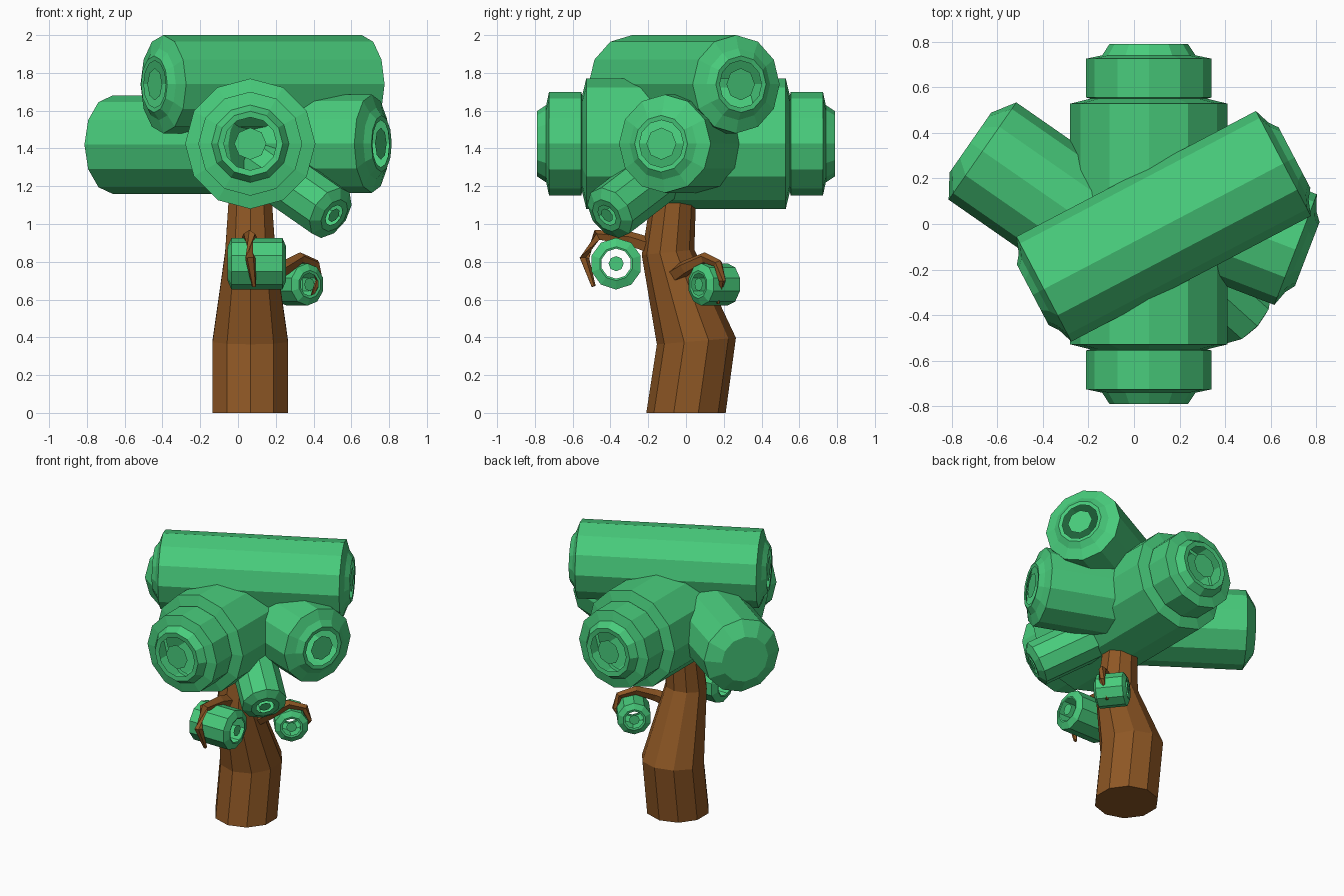
import bpy, bmesh, math
from mathutils import Vector

cube = bpy.data.objects.get("Cube")
if cube:
    bpy.data.objects.remove(cube, do_unlink=True)


def material(name, rgb):
    m = bpy.data.materials.new(name)
    m.use_nodes = True
    m.diffuse_color = (*rgb, 1)
    m.node_tree.nodes["Principled BSDF"].inputs["Base Color"].default_value = (*rgb, 1)
    return m


GREEN = material("leaf green", (0.065, 0.60, 0.20))
BROWN = material("bark brown", (0.27, 0.095, 0.018))


def finish(bm, name, mat):
    mesh = bpy.data.meshes.new(name)
    bm.to_mesh(mesh)
    bm.free()
    mesh.materials.append(mat)
    obj = bpy.data.objects.new(name, mesh)
    bpy.context.collection.objects.link(obj)
    return obj


def ring(bm, centre, axis, radius, sides):
    """Circle of vertices around an axis, with one vertex at the top."""
    axis = Vector(axis).normalized()
    ref = Vector((0, 0, 1)) if abs(axis.z) < 0.9 else Vector((0, 1, 0))
    up = (ref - axis * ref.dot(axis)).normalized()
    side = axis.cross(up)
    return [bm.verts.new(Vector(centre) + radius * (up * math.cos(t) + side * math.sin(t)))
            for t in (math.tau * i / sides for i in range(sides))]


def skin(bm, rings):
    for r0, r1 in zip(rings, rings[1:]):
        n = len(r0)
        for i in range(n):
            bm.faces.new((r0[i], r0[(i + 1) % n], r1[(i + 1) % n], r1[i]))


def foliage(name, a, b, profile, disc=None, sides=12):
    """Stepped drum from a to b; profile holds (inset, radius) from each end.
    With a disc radius, the ends are open rings around a floating disc."""
    bm = bmesh.new()
    a, b = Vector(a), Vector(b)
    axis = (b - a).normalized()
    rings = [ring(bm, a + axis * d, axis, r, sides) for d, r in profile]
    rings += [ring(bm, b - axis * d, axis, r, sides) for d, r in reversed(profile)]
    skin(bm, rings)
    first, last = rings[0], rings[-1]
    if disc:
        inset = axis * profile[0][0]
        first = ring(bm, a + inset, axis, disc, 8)
        last = ring(bm, b - inset, axis, disc, 8)
    bm.faces.new(first[::-1])
    bm.faces.new(last)
    return finish(bm, name, GREEN)


def limb(name, points, radii, sides):
    """Tapered tube through the points, mitred at each bend."""
    bm = bmesh.new()
    pts = [Vector(p) for p in points]
    rings = []
    for i, p in enumerate(pts):
        before = (p - pts[i - 1]).normalized() if i else Vector()
        after = (pts[i + 1] - p).normalized() if i + 1 < len(pts) else Vector()
        axis = before + after if i else Vector((0, 0, 1)) if sides > 6 else after
        rings.append(ring(bm, p, axis, radii[i], sides))
    skin(bm, rings)
    bm.faces.new(rings[0][::-1])
    bm.faces.new(rings[-1])
    bmesh.ops.recalc_face_normals(bm, faces=bm.faces)
    return finish(bm, name, BROWN)


# Leaning trunk
limb("trunk", [(0.065, 0, 0), (0.065, 0.055, 0.38), (0.065, -0.095, 0.85), (0.065, -0.06, 1.2)],
     [0.21, 0.21, 0.14, 0.115], 10)

# Hooked branches
limb("front_branch", [(0.065, -0.12, 0.86), (0.06, -0.3, 0.92), (0.06, -0.47, 0.94),
                      (0.065, -0.54, 0.82), (0.085, -0.49, 0.67)],
     [0.05, 0.04, 0.032, 0.028, 0.012], 5)
limb("side_branch", [(0.13, -0.1, 0.7), (0.25, 0, 0.77), (0.33, 0.1, 0.82),
                     (0.41, 0.17, 0.79), (0.43, 0.19, 0.7), (0.37, 0.17, 0.58)],
     [0.05, 0.04, 0.03, 0.025, 0.02, 0.01], 5)

# Main stepped drum, front to back
foliage("centre_foliage", (0.065, -0.79, 1.425), (0.065, 0.79, 1.425),
        [(0.004, 0.14), (0, 0.172), (0.05, 0.205), (0.065, 0.275),
         (0.235, 0.275), (0.24, 0.255), (0.262, 0.345)], 0.085)

# Large side drums share one end shape
big = [(0.004, 0.125), (0, 0.15), (0.03, 0.19), (0.055, 0.26)]
foliage("top_foliage", (-0.444, -0.311, 1.74), (0.704, 0.291, 1.74), big, 0.085)
foliage("left_foliage", (0.04, 0.145, 1.425), (0.76, -0.132, 1.425), big, 0.085)
foliage("right_foliage", (-0.718, 0.357, 1.42), (0.04, -0.17, 1.42),
        [(0, 0.16), (0.065, 0.26)])

# Smaller clumps
foliage("lower_foliage", (0.1, -0.05, 1.33), (0.51, -0.42, 1.045),
        [(0.003, 0.06), (0, 0.095), (0.03, 0.15)], 0.04, 10)
foliage("front_clump", (-0.055, -0.37, 0.79), (0.255, -0.37, 0.79),
        [(0.003, 0.08), (0, 0.09), (0.02, 0.137)], 0.04, 10)
foliage("side_clump", (0.245, 0.235, 0.68), (0.38, 0.065, 0.68),
        [(0.003, 0.06), (0, 0.075), (0.02, 0.112)], 0.035, 10)
